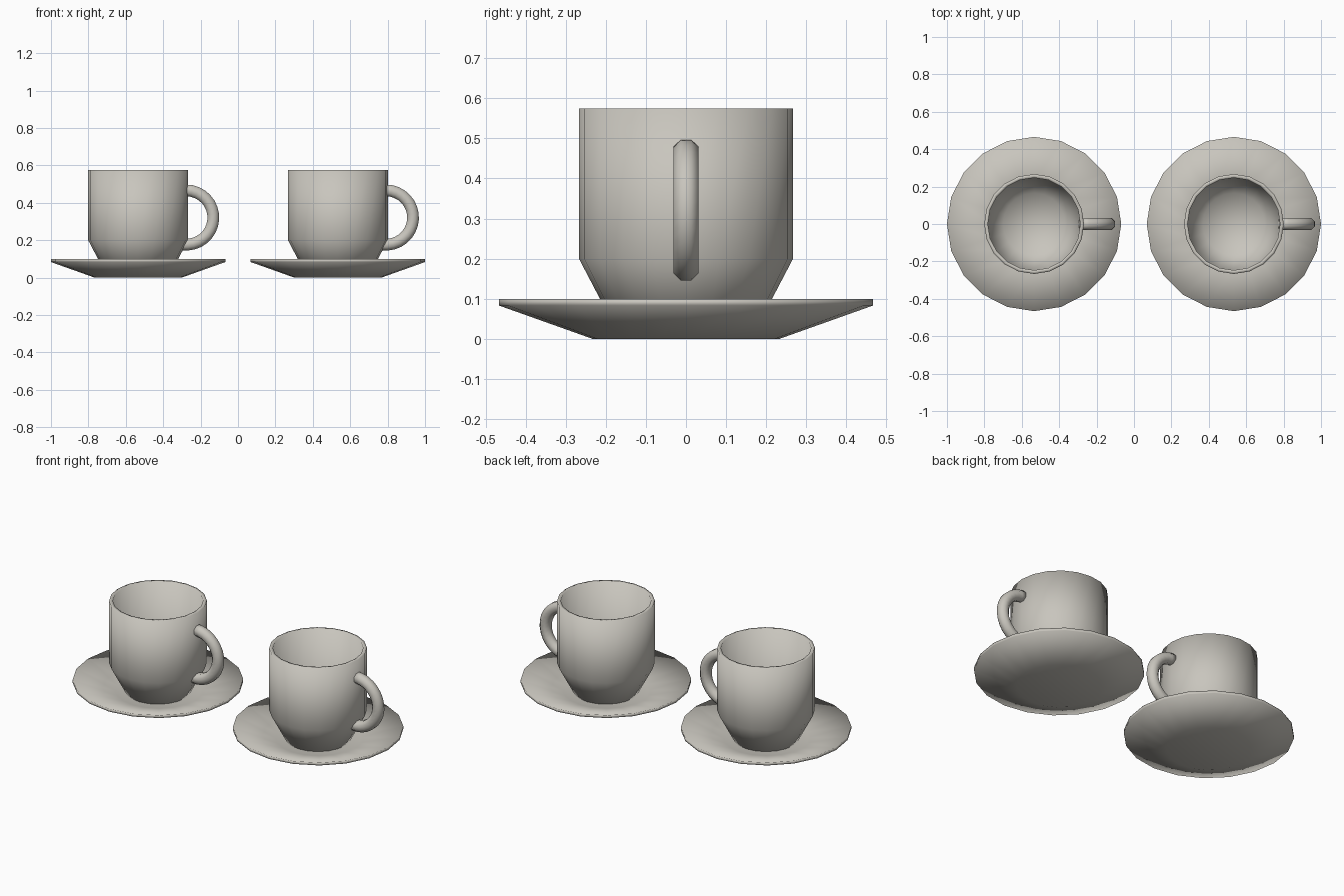
import bpy
import bmesh
from math import radians, tau, cos, sin
from mathutils import Vector

cube = bpy.data.objects.get("Cube")
if cube:
    bpy.data.objects.remove(cube, do_unlink=True)

# Glaze material
glaze = bpy.data.materials.new("warm grey glaze")
glaze.use_nodes = True
color = (0.58, 0.56, 0.51, 1)
glaze.diffuse_color = color
glaze.node_tree.nodes["Principled BSDF"].inputs["Base Color"].default_value = color

SIDES = 20
SPACING = 0.534


def finish(bm, name, x):
    """Turn a bmesh into a smooth object placed at x."""
    bmesh.ops.remove_doubles(bm, verts=bm.verts, dist=1e-5)
    bmesh.ops.recalc_face_normals(bm, faces=bm.faces)
    for face in bm.faces:
        face.smooth = True
    mesh = bpy.data.meshes.new(name)
    bm.to_mesh(mesh)
    bm.free()
    mesh.materials.append(glaze)
    obj = bpy.data.objects.new(name, mesh)
    obj.location.x = x
    bpy.context.collection.objects.link(obj)


def lathe(name, profile, x):
    """Spin an (r, z) profile around the vertical axis."""
    bm = bmesh.new()
    verts = [bm.verts.new((r, 0, z)) for r, z in profile]
    edges = [bm.edges.new(pair) for pair in zip(verts, verts[1:])]
    bmesh.ops.spin(bm, geom=verts + edges, cent=(0, 0, 0), axis=(0, 0, 1),
                   angle=tau, steps=SIDES)
    finish(bm, name, x)


def handle(name, x, center, bend, thickness, start, end):
    """Sweep an eight-sided section along an arc, capped at both ends."""
    bm = bmesh.new()
    rings = []
    steps = 16
    for i in range(steps + 1):
        a = radians(start + (end - start) * i / steps)
        out = Vector((cos(a), 0, sin(a)))
        ring = []
        for k in range(8):
            t = tau * (k + 0.5) / 8
            offset = out * (bend + thickness * cos(t))
            ring.append(bm.verts.new(center + offset + Vector((0, thickness * sin(t), 0))))
        rings.append(ring)
    for a, b in zip(rings, rings[1:]):
        for k in range(8):
            n = (k + 1) % 8
            bm.faces.new((a[k], a[n], b[n], b[k]))
    bm.faces.new(rings[0])
    bm.faces.new(rings[-1])
    finish(bm, name, x)


saucer_profile = [(0, 0), (0.233, 0), (0.466, 0.083), (0.466, 0.1),
                  (0.233, 0.033), (0, 0.033)]
cup_profile = [(0, 0.03), (0.178, 0.03), (0.267, 0.2), (0.267, 0.575),
               (0.247, 0.575), (0.247, 0.205), (0.166, 0.05), (0, 0.05)]

# Two matching cup and saucer sets
for side, x in (("right", -SPACING), ("left", SPACING)):
    lathe(side + "_saucer", saucer_profile, x)
    lathe(side + "_cup", cup_profile, x)
    handle(side + "_handle", x, Vector((0.257, 0, 0.321)), 0.145, 0.034, -98, 90)
